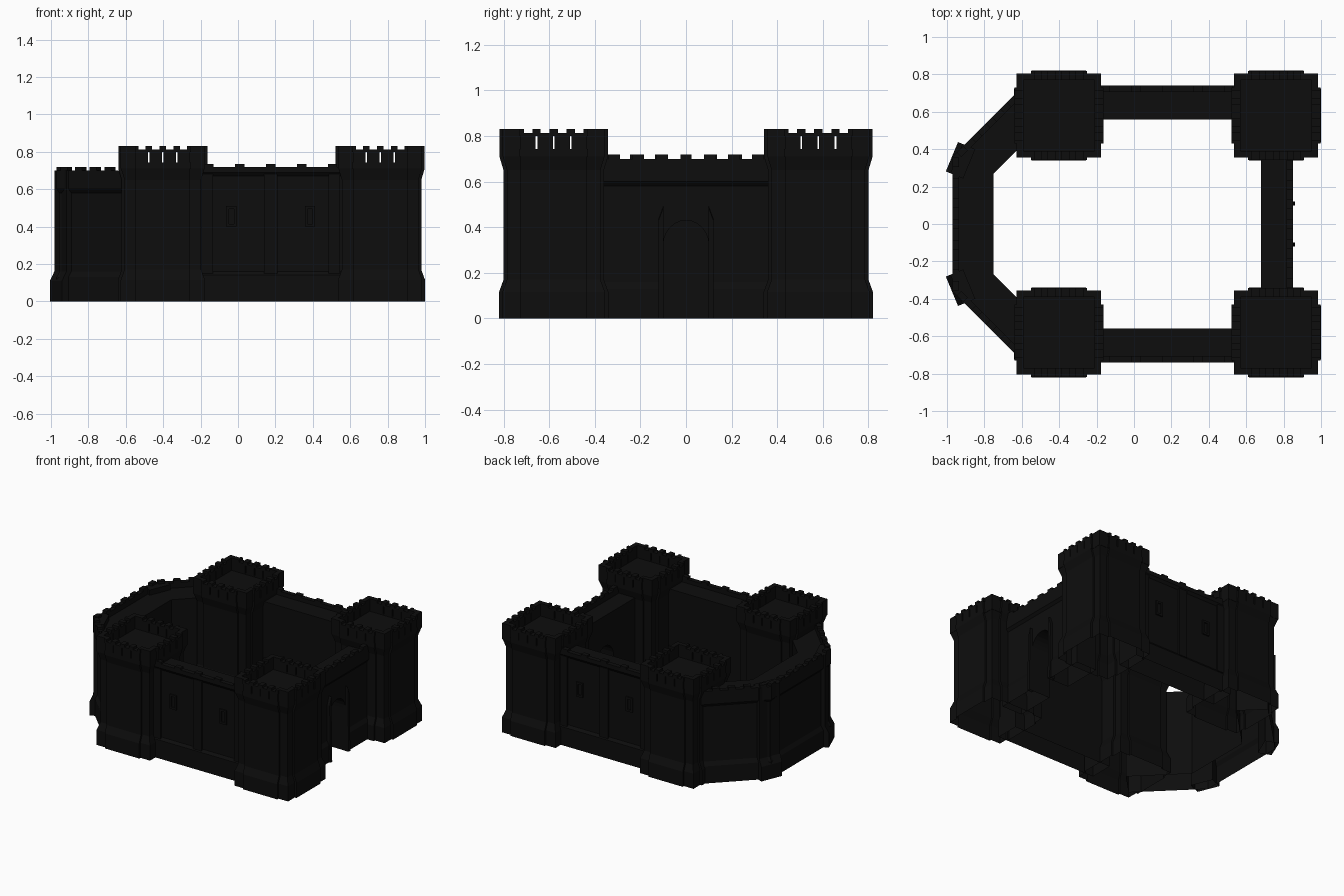
import bpy, bmesh, math
from mathutils import Vector, Matrix

if "Cube" in bpy.data.objects:
    bpy.data.objects.remove(bpy.data.objects["Cube"])

stone = bpy.data.materials.new("black stone")
stone.diffuse_color = (0.004, 0.004, 0.004, 1)
stone.use_nodes = True
stone.node_tree.nodes["Principled BSDF"].inputs["Base Color"].default_value = stone.diffuse_color


def finish(name, bm):
    bmesh.ops.recalc_face_normals(bm, faces=bm.faces[:])
    me = bpy.data.meshes.new(name)
    bm.to_mesh(me)
    bm.free()
    me.materials.append(stone)
    ob = bpy.data.objects.new(name, me)
    bpy.context.collection.objects.link(ob)
    return ob


def add_box(bm, lo, hi, m=Matrix()):
    lo, hi = Vector(lo), Vector(hi)
    size = hi - lo
    bmesh.ops.create_cube(bm, size=1, matrix=m @ Matrix.Translation((lo + hi) / 2)
                          @ Matrix.Diagonal((*size, 1)))


def loft(bm, rings, m=Matrix()):
    """Stack closed rings of points, cap the top, leave the ground side open."""
    rows = [[bm.verts.new(m @ Vector(p)) for p in r] for r in rings]
    n = len(rows[0])
    for a, b in zip(rows, rows[1:]):
        for i in range(n):
            bm.faces.new((a[i], a[(i + 1) % n], b[(i + 1) % n], b[i]))
    bm.faces.new(rows[-1])


def sweep(bm, path, profile):
    """Run a (depth inward, height) profile along a mitred path; outside is on the right."""
    pts = [Vector(p) for p in path]
    norms = []
    for a, b in zip(pts, pts[1:]):
        d = (b - a).normalized()
        norms.append(Vector((d.y, -d.x)))
    rows = []
    for i, p in enumerate(pts):
        n1, n2 = norms[max(i - 1, 0)], norms[min(i, len(norms) - 1)]
        n = (n1 + n2) / (1 + n1.dot(n2))
        rows.append([bm.verts.new((*(p - n * d), z)) for d, z in profile])
    for a, b in zip(rows, rows[1:]):
        for i in range(len(profile) - 1):
            bm.faces.new((a[i], a[i + 1], b[i + 1], b[i]))
    bm.faces.new(rows[0])
    bm.faces.new(rows[-1])


def merlons(bm, path, spacing, z0, z1):
    for a, b in zip(path, path[1:]):
        a, b = Vector(a), Vector(b)
        d = b - a
        m = Matrix.Translation(((a + b) / 2).to_3d()) @ Matrix.Rotation(math.atan2(d.y, d.x), 4, 'Z')
        k = int((d.length / 2 - 0.025) / spacing)
        for i in range(-k, k + 1):
            add_box(bm, (i * spacing - .025, 0, z0 - .005), (i * spacing + .025, .035, z1), m)


# ---- corner towers: cross-shaped shaft with battered foot and flared head
def cross(o, z):
    arm, wide, cor = .145, .22 + o, .205 + o
    q = [(wide, -arm), (wide, arm), (cor, arm), (cor, cor), (arm, cor), (arm, wide)]
    pts = []
    for k in range(4):
        c, s = round(math.cos(k * math.pi / 2)), round(math.sin(k * math.pi / 2))
        pts += [(c * x - s * y, s * x + c * y, z) for x, y in q[1:]]
    return pts


for cx, xn in ((-.402, "left"), (.76, "right")):
    for cy, yn in ((-.58, "front"), (.58, "back")):
        base = Matrix.Translation((cx, cy, 0))
        bm = bmesh.new()
        loft(bm, [cross(.02, 0), cross(.02, .115), cross(0, .17), cross(0, .65),
                  cross(.018, .71), cross(.018, .735)], base)
        finish(f"{yn}_{xn}_tower", bm)
        # parapet with arrow slits, corner blocks and small merlons
        bm = bmesh.new()
        for k in range(4):
            m = base @ Matrix.Rotation(k * math.pi / 2, 4, 'Z')
            add_box(bm, (.19, -.15, .71), (.238, .15, .742), m)
            add_box(bm, (.19, -.15, .80), (.238, .15, .812), m)
            for i in range(-2, 2):
                add_box(bm, (.19, i * .075 + .004, .742), (.238, i * .075 + .071, .80), m)
            for i in (-1, 0, 1):
                add_box(bm, (.19, i * .075 - .018, .812), (.238, i * .075 + .018, .83), m)
            for s in (-1, 1):
                a, b = sorted((s * .13, s * .225))
                add_box(bm, (.19, a, .71), (.225, b, .83), m)
                a, b = sorted((s * .13, s * .15))
                add_box(bm, (.19, a, .81), (.238, b, .83), m)
        finish(f"{yn}_{xn}_tower_parapet", bm)

# ---- long front and back walls with pilasters and framed windows
long_profile = [(0, 0), (0, .14), (.015, .16), (.015, .67), (0, .69), (0, .72),
                (.035, .72), (.035, .69), (.18, .69), (.18, 0)]
for s, name in ((1, "front"), (-1, "back")):
    path = [(-.25, -.74), (.6, -.74)]
    turn = Matrix.Diagonal((1, s, 1, 1))
    bm = bmesh.new()
    sweep(bm, path, long_profile)
    merlons(bm, path, .165, .72, .735)
    for x, w in ((.175, .035), (-.165, .03), (.515, .03)):
        add_box(bm, (x - w, -.738, .15), (x + w, -.70, .68))
    for x in (-.035, .385):
        for e in (-1, 1):
            add_box(bm, (x + e * .021 - .007, -.735, .40), (x + e * .021 + .007, -.72, .51))
        add_box(bm, (x - .028, -.735, .495), (x + .028, -.72, .51))
        add_box(bm, (x - .028, -.735, .40), (x + .028, -.72, .415))
    bm.transform(turn)
    finish(f"{name}_wall", bm)

# ---- angled left wall
low_profile = [(0, 0), (0, .13), (.015, .16), (.015, .58), (0, .60), (0, .70),
               (.035, .70), (.035, .66)]
path = [(-.58, .75), (-.97, .36), (-.97, -.36), (-.58, -.75)]
bm = bmesh.new()
sweep(bm, path, low_profile + [(.22, .66), (.22, 0)])
merlons(bm, path, .11, .70, .718)
finish("left_wall", bm)

# buttresses on its two bends
bm = bmesh.new()
for s in (1, -1):
    m = Matrix.Translation((-.955, s * .352, 0)) @ Matrix.Rotation(math.pi - s * math.pi / 8, 4, 'Z')
    ring = lambda o, z: [(-.08, -.085, z), (o, -.085, z), (o, .085, z), (-.08, .085, z)]
    loft(bm, [ring(.02, 0), ring(.02, .11), ring(-.006, .16), ring(-.006, .70)], m)
finish("left_wall_buttresses", bm)

# ---- right wall with arched gateway
bm = bmesh.new()
for a, b in ((-.4, -.1), (.1, .4)):
    sweep(bm, [(.85, a), (.85, b)], low_profile + [(.17, .66), (.17, 0)])
top = [(.015, .57)] + low_profile[3:] + [(.17, .66), (.17, .57), (.015, .57)]
sweep(bm, [(.85, -.1), (.85, .1)], top)
merlons(bm, [(.85, -.36), (.85, .36)], .105, .70, .718)
finish("gate_wall", bm)

bm = bmesh.new()
arch = [(.1 * math.cos(t * math.pi / 12), .32 + .11 * math.sin(t * math.pi / 12)) for t in range(13)]
face = bm.faces.new([bm.verts.new((.835, y, z)) for y, z in arch + [(-.1, .6), (.1, .6)]])
ext = bmesh.ops.extrude_face_region(bm, geom=[face], use_keep_orig=True)
bmesh.ops.translate(bm, vec=(-.155, 0, 0), verts=[v for v in ext["geom"] if isinstance(v, bmesh.types.BMVert)])
finish("gate_arch", bm)

# slim gate jambs with sloped tops
bm = bmesh.new()
for s in (-1, 1):
    loft(bm, [[(.82, s * .098, 0), (.862, s * .098, 0), (.862, s * .12, 0), (.82, s * .12, 0)],
              [(.82, s * .098, .50), (.855, s * .098, .49), (.855, s * .12, .43), (.82, s * .12, .44)]])
finish("gate_jambs", bm)
